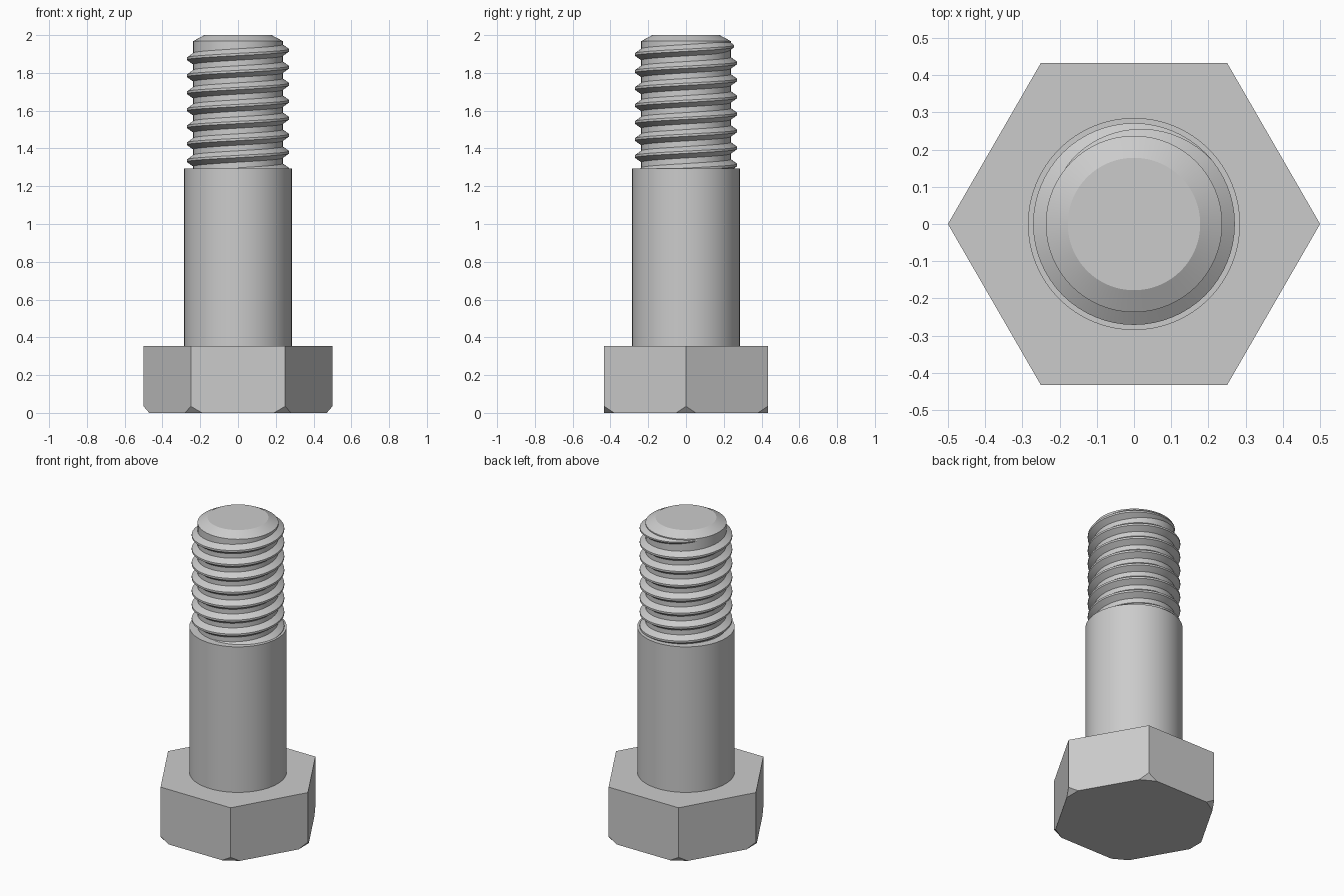
import bpy, bmesh
from math import cos, sin, pi, radians

cube = bpy.data.objects.get("Cube")
if cube:
    bpy.data.objects.remove(cube)

steel = bpy.data.materials.new("grey steel")
steel.use_nodes = True
COLOUR = (0.6, 0.6, 0.6, 1)
steel.diffuse_color = COLOUR
steel.node_tree.nodes["Principled BSDF"].inputs["Base Color"].default_value = COLOUR
SIDES = 64


def finish(bm, name, smooth=None):
    bmesh.ops.recalc_face_normals(bm, faces=bm.faces)
    mesh = bpy.data.meshes.new(name)
    bm.to_mesh(mesh)
    bm.free()
    mesh.materials.append(steel)
    obj = bpy.data.objects.new(name, mesh)
    bpy.context.collection.objects.link(obj)
    if smooth:
        bpy.ops.object.select_all(action='DESELECT')
        bpy.context.view_layer.objects.active = obj
        obj.select_set(True)
        bpy.ops.object.shade_smooth_by_angle(angle=radians(smooth))
    return obj


def lathe(name, profile):
    """Closed solid of revolution from (radius, z) points."""
    bm = bmesh.new()
    rings = [[bm.verts.new((r * cos(2 * pi * i / SIDES), r * sin(2 * pi * i / SIDES), z))
              for i in range(SIDES)] for r, z in profile]
    for low, high in zip(rings, rings[1:]):
        for i in range(SIDES):
            j = (i + 1) % SIDES
            bm.faces.new((low[i], low[j], high[j], high[i]))
    bm.faces.new(rings[0])
    bm.faces.new(rings[-1])
    return finish(bm, name, 25)


# Hexagonal head, its lower corners clipped by small flat triangles
HEAD_R, HEAD_TOP, CLIP_Z, CLIP = 0.5, 0.355, 0.035, 0.12
bm = bmesh.new()
corners = [(HEAD_R * cos(k * pi / 3), HEAD_R * sin(k * pi / 3)) for k in range(6)]
top = [bm.verts.new((x, y, HEAD_TOP)) for x, y in corners]
mid = [bm.verts.new((x, y, CLIP_Z)) for x, y in corners]
before, after = [], []
for k, (x, y) in enumerate(corners):
    for store, (nx, ny) in ((before, corners[k - 1]), (after, corners[(k + 1) % 6])):
        store.append(bm.verts.new((x + (nx - x) * CLIP, y + (ny - y) * CLIP, 0)))
for k in range(6):
    n = (k + 1) % 6
    bm.faces.new((top[k], mid[k], after[k], before[n], mid[n], top[n]))
    bm.faces.new((mid[k], before[k], after[k]))
bm.faces.new(top)
bm.faces.new([v for pair in zip(before, after) for v in pair])
finish(bm, "hex_head")

# Plain shank and the narrower threaded core with its chamfered tip
lathe("shank", [(0.285, HEAD_TOP - 0.01), (0.285, 1.295)])
CORE = 0.237
lathe("threaded_core", [(CORE, 1.28), (CORE, 1.968), (0.178, 2.0)])

# Right-handed thread ridge, fading into the core at its upper end
PITCH, DEPTH, CREST_Z = 0.09, 0.034, 1.92
SECTION = [(-0.006, -0.036), (0, -0.033), (1, -0.006), (1, 0.006), (0, 0.033), (-0.006, 0.036)]
START, FADE, END = -7.25 * 2 * pi, radians(40), radians(145)
STEP = 2 * pi / SIDES
bm = bmesh.new()
previous = None
for i in range(int((END - START) / STEP) + 1):
    a = START + i * STEP
    fade = min(1, max(0, (END - a) / (END - FADE)))
    ring = []
    for height, dz in SECTION:
        r = CORE + DEPTH * height * fade if height > 0 else CORE - 0.004
        z = CREST_Z + PITCH * a / (2 * pi) + dz * (0.3 + 0.7 * fade)
        ring.append(bm.verts.new((r * cos(a), r * sin(a), z)))
    if previous:
        for j in range(len(ring)):
            k = (j + 1) % len(ring)
            bm.faces.new((previous[j], previous[k], ring[k], ring[j]))
    else:
        bm.faces.new(ring)
    previous = ring
bm.faces.new(previous)
finish(bm, "thread", 30)
